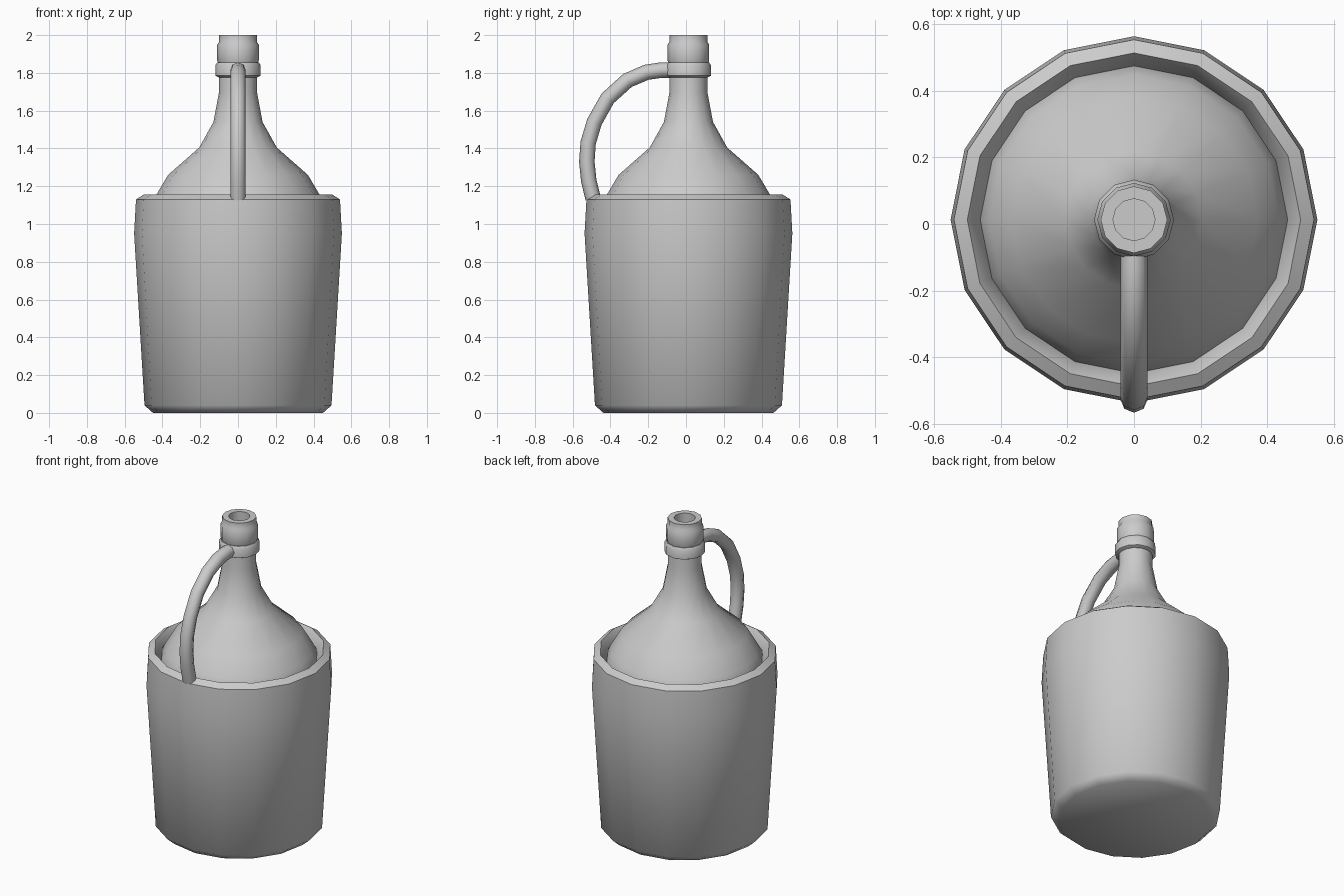
import bpy, bmesh, math
from mathutils import Vector

if "Cube" in bpy.data.objects:
    bpy.data.objects.remove(bpy.data.objects["Cube"])

AXIS_Y = 0.013  # bottle axis; the handle overhangs the front

grey = bpy.data.materials.new("plain grey")
grey.use_nodes = True
grey.diffuse_color = (0.6, 0.6, 0.6, 1)
grey.node_tree.nodes["Principled BSDF"].inputs["Base Color"].default_value = (0.6, 0.6, 0.6, 1)


def build(name, rings, angle):
    """Skin a list of equal-sized point rings and cap both ends."""
    bm = bmesh.new()
    loops = [[bm.verts.new(p) for p in ring] for ring in rings]
    n = len(loops[0])
    for a, b in zip(loops, loops[1:]):
        for i in range(n):
            j = (i + 1) % n
            bm.faces.new((a[i], a[j], b[j], b[i]))
    bm.faces.new(loops[0][::-1])
    bm.faces.new(loops[-1])
    bmesh.ops.recalc_face_normals(bm, faces=bm.faces)
    mesh = bpy.data.meshes.new(name)
    bm.to_mesh(mesh)
    bm.free()
    mesh.materials.append(grey)
    obj = bpy.data.objects.new(name, mesh)
    bpy.context.collection.objects.link(obj)
    bpy.ops.object.select_all(action='DESELECT')
    obj.select_set(True)
    bpy.context.view_layer.objects.active = obj
    bpy.ops.object.shade_smooth_by_angle(angle=math.radians(angle))
    return obj


def lathe(name, profile, sides, angle=40):
    """Turn a (radius, height) profile about the bottle axis."""
    turn = [2 * math.pi * i / sides for i in range(sides)]
    return build(name, [[(r * math.cos(t), AXIS_Y + r * math.sin(t), z) for t in turn]
                        for r, z in profile], angle)


# Outer jacket with a rounded rim and hollow inside
lathe("jacket", [(0.45, 0), (0.495, 0.04), (0.55, 0.95), (0.54, 1.13), (0.5, 1.155),
                 (0.46, 1.1), (0.46, 0.9), (0.43, 0.05)], 16, 50)

# Bottle shoulder and neck
lathe("bottle", [(0.42, 0.06), (0.455, 0.9), (0.462, 1.1), (0.435, 1.15), (0.37, 1.26),
                 (0.205, 1.405), (0.13, 1.54), (0.1, 1.7), (0.1, 1.87)], 16)

# Lip with a recessed mouth
lathe("lip", [(0.1, 1.84), (0.11, 1.865), (0.11, 1.95), (0.1, 1.965), (0.1, 2.0),
              (0.063, 2.0), (0.063, 1.9)], 12)

# Collar ring holding the handle
lathe("collar", [(0.1, 1.775), (0.12, 1.785), (0.12, 1.84), (0.11, 1.855), (0.09, 1.855)], 12)

# Curved handle swept from collar to jacket rim
path = [Vector((0, y, z)) for y, z in (
    (-0.07, 1.815), (-0.13, 1.815), (-0.21, 1.803), (-0.31, 1.76), (-0.415, 1.665),
    (-0.485, 1.54), (-0.518, 1.43), (-0.525, 1.33), (-0.515, 1.23), (-0.492, 1.135))]
side = Vector((1, 0, 0))
rings = []
for k, p in enumerate(path):
    along = (path[min(k + 1, len(path) - 1)] - path[max(k - 1, 0)]).normalized()
    out = along.cross(side)
    rings.append([p + 0.041 * (math.cos(t) * side + math.sin(t) * out)
                  for t in (math.pi * i / 4 for i in range(8))])
build("handle", rings, 50)
